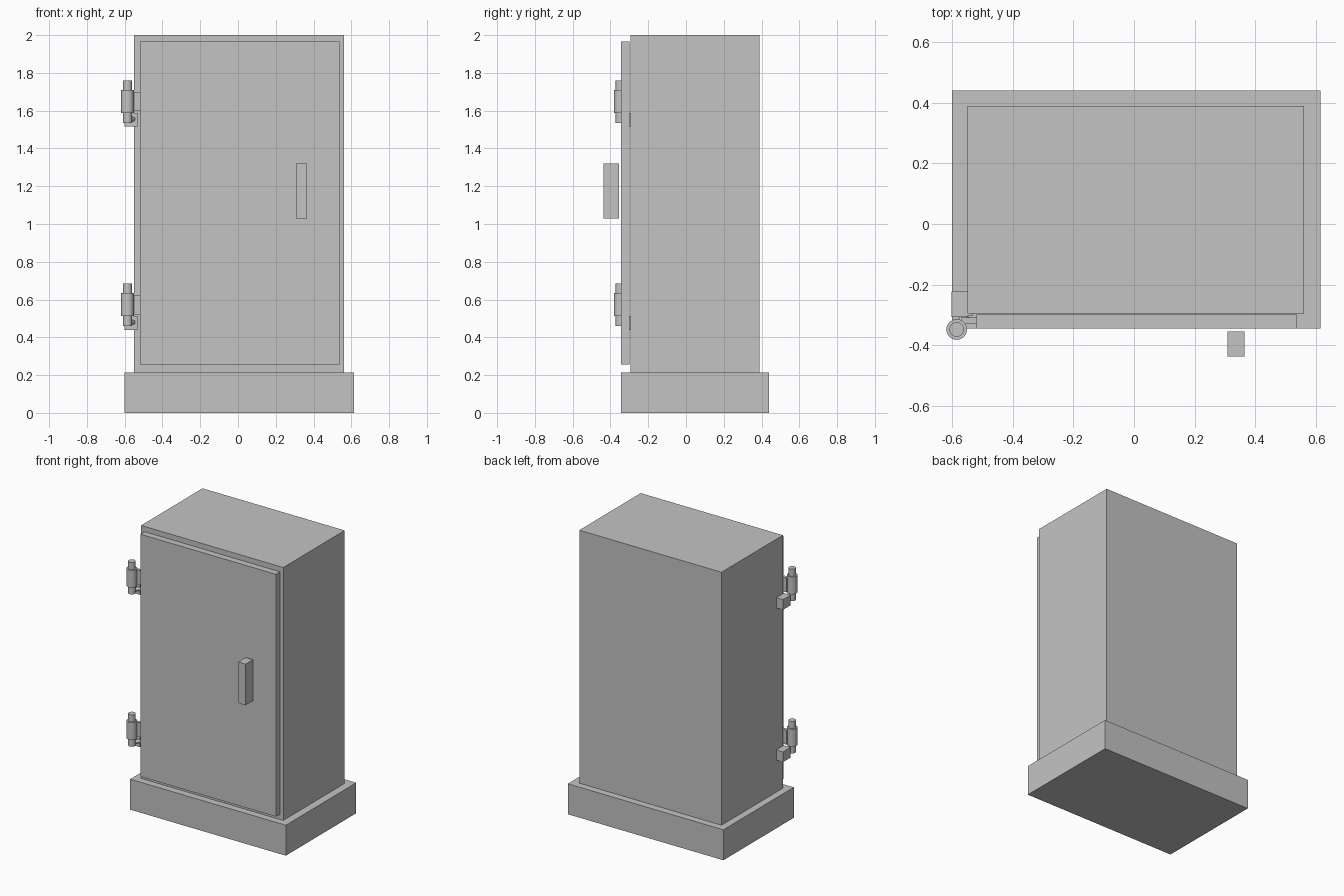
import bpy
import math
from mathutils import Vector

cube = bpy.data.objects.get("Cube")
if cube:
    bpy.data.objects.remove(cube, do_unlink=True)

# One painted metal grey for everything
grey = bpy.data.materials.new("painted_grey")
grey.use_nodes = True
grey.diffuse_color = (0.55, 0.55, 0.55, 1)
grey.node_tree.nodes["Principled BSDF"].inputs["Base Color"].default_value = (0.55, 0.55, 0.55, 1)


def box(name, low, high):
    low, high = Vector(low), Vector(high)
    bpy.ops.mesh.primitive_cube_add(size=1, location=(low + high) / 2)
    obj = bpy.context.object
    obj.name = name
    obj.scale = high - low
    bpy.ops.object.transform_apply(location=False, rotation=False, scale=True)
    obj.data.materials.append(grey)


def rod(name, start, end, radius, sides=32):
    start, end = Vector(start), Vector(end)
    axis = end - start
    bpy.ops.mesh.primitive_cylinder_add(vertices=sides, radius=radius, depth=axis.length,
                                        location=(start + end) / 2)
    obj = bpy.context.object
    obj.name = name
    obj.rotation_euler = axis.to_track_quat("Z", "Y").to_euler()
    obj.data.materials.append(grey)
    bpy.ops.object.shade_smooth_by_angle(angle=math.radians(30))


# Cabinet
box("plinth", (-0.6, -0.345, 0), (0.615, 0.44, 0.215))
box("cabinet_body", (-0.55, -0.295, 0.215), (0.56, 0.39, 2))
box("door", (-0.52, -0.345, 0.255), (0.538, -0.299, 1.965))
box("door_handle", (0.308, -0.437, 1.03), (0.365, -0.355, 1.32))

# Hinges: pin, barrel, door leaf, and the block that fixes the pin to the body
PIN_X, PIN_Y = -0.585, -0.348
for label, z in (("lower", 0.44), ("upper", 1.515)):
    rod(label + "_hinge_pin", (PIN_X, PIN_Y, z + 0.02), (PIN_X, PIN_Y, z + 0.245), 0.024)
    rod(label + "_hinge_barrel", (PIN_X, PIN_Y, z + 0.072), (PIN_X, PIN_Y, z + 0.195), 0.034)
    box(label + "_hinge_leaf", (-0.57, -0.33, z + 0.082), (-0.515, -0.308, z + 0.183))
    box(label + "_hinge_block", (-0.602, -0.307, z), (-0.549, -0.222, z + 0.072))
    box(label + "_hinge_plate", (-0.56, -0.303, z), (-0.532, -0.294, z + 0.072))
    rod(label + "_hinge_screw", (PIN_X, PIN_Y, z + 0.04), (-0.555, -0.3, z + 0.04), 0.013, 16)
